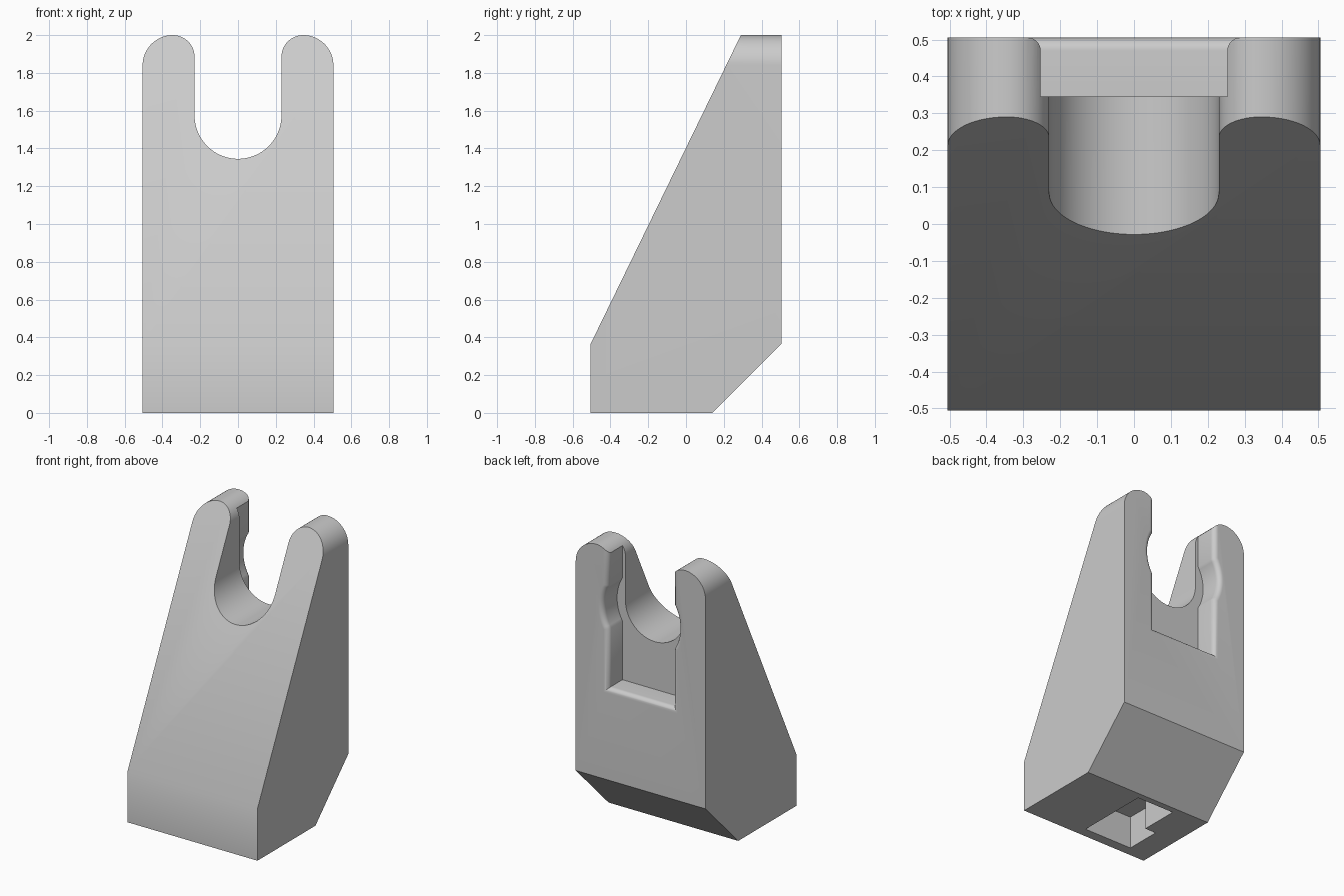
import bpy, bmesh, math

if "Cube" in bpy.data.objects:
    bpy.data.objects.remove(bpy.data.objects["Cube"])

HALF = 0.505          # half width and half depth of the block
SLOT, SLOT_Z = 0.23, 1.575

grey = bpy.data.materials.new("light_grey")
grey.use_nodes = True
grey.diffuse_color = (0.6, 0.6, 0.6, 1)
grey.node_tree.nodes["Principled BSDF"].inputs["Base Color"].default_value = (0.6, 0.6, 0.6, 1)


def arc(cx, cz, r, start, end, n=16):
    """Points on an arc, angles in degrees."""
    angles = [math.radians(start + (end - start) * i / n) for i in range(n + 1)]
    return [(cx + r * math.cos(a), cz + r * math.sin(a)) for a in angles]


def loft(name, rings):
    """Solid skinned through matching rings of 3D points."""
    bm = bmesh.new()
    layers = [[bm.verts.new(p) for p in ring] for ring in rings]
    for a, b in zip(layers, layers[1:]):
        for i in range(len(a)):
            j = (i + 1) % len(a)
            bm.faces.new((a[i], a[j], b[j], b[i]))
    bm.faces.new(layers[0][::-1])
    bm.faces.new(layers[-1])
    bmesh.ops.recalc_face_normals(bm, faces=bm.faces)
    mesh = bpy.data.meshes.new(name)
    bm.to_mesh(mesh)
    bm.free()
    mesh.materials.append(grey)
    obj = bpy.data.objects.new(name, mesh)
    bpy.context.collection.objects.link(obj)
    return obj


def combine(target, tool, operation):
    """Apply a boolean and remove the tool."""
    tool.hide_render = True
    mod = target.modifiers.new("cut", "BOOLEAN")
    mod.operation, mod.object, mod.solver = operation, tool, "EXACT"
    bpy.context.view_layer.objects.active = target
    bpy.ops.object.modifier_apply(modifier=mod.name)
    bpy.data.objects.remove(tool)


# Forked front outline: two rounded prongs around a U-shaped slot
right_half = ([(HALF, -0.1)] + arc(0.345, 1.84, 0.16, 0, 90)
              + arc(0.345, 1.885, 0.115, 90, 180)[1:]
              + arc(0, SLOT_Z, SLOT, 0, -90, 24))
outline = right_half + [(-x, z) for x, z in right_half[-2::-1]]
body = loft("forked_block", [[(x, y, z) for x, z in outline] for y in (-0.6, 0.6)])

# Wedge side outline with a chamfered rear foot
side = [(-HALF, 0), (0.14, 0), (HALF, 0.365), (HALF, 2.1), (0.339, 2.1), (-HALF, 0.365)]
wedge = loft("wedge_profile", [[(x, y, z) for y, z in side] for x in (-0.6, 0.6)])
combine(body, wedge, "INTERSECT")


# Rear recess with a round bulge and a rolled rim
def recess_ring(y, grow):
    w, r = 0.253 + grow, 0.295 + grow
    a = math.degrees(math.acos(w / r))
    half = [(w, 2.1)] + arc(0, SLOT_Z, r, a, -a) + [(w, 1.01 - grow)]
    return [(x, y, z) for x, z in half + [(-x, z) for x, z in half[::-1]]]


RIM = 0.035
rings = [recess_ring(0.345, 0)]
for i in range(9):
    t = math.pi / 2 * i / 8
    rings.append(recess_ring(HALF - RIM + RIM * math.sin(t), RIM * (1 - math.cos(t))))
rings.append(recess_ring(0.6, RIM))
combine(body, loft("recess_cutter", rings), "DIFFERENCE")

# Stepped pocket in the underside
pocket = [(0.045, -0.434), (0.045, 0.095), (-0.247, 0.095),
          (-0.247, -0.18), (-0.333, -0.18), (-0.333, -0.434)]
combine(body, loft("pocket_cutter", [[(x, y, z) for x, y in pocket] for z in (-0.1, 0.23)]),
        "DIFFERENCE")

# Smooth the curved walls, keep crisp edges
bpy.ops.object.select_all(action="DESELECT")
body.select_set(True)
bpy.context.view_layer.objects.active = body
bpy.ops.object.shade_smooth_by_angle(angle=math.radians(30))
